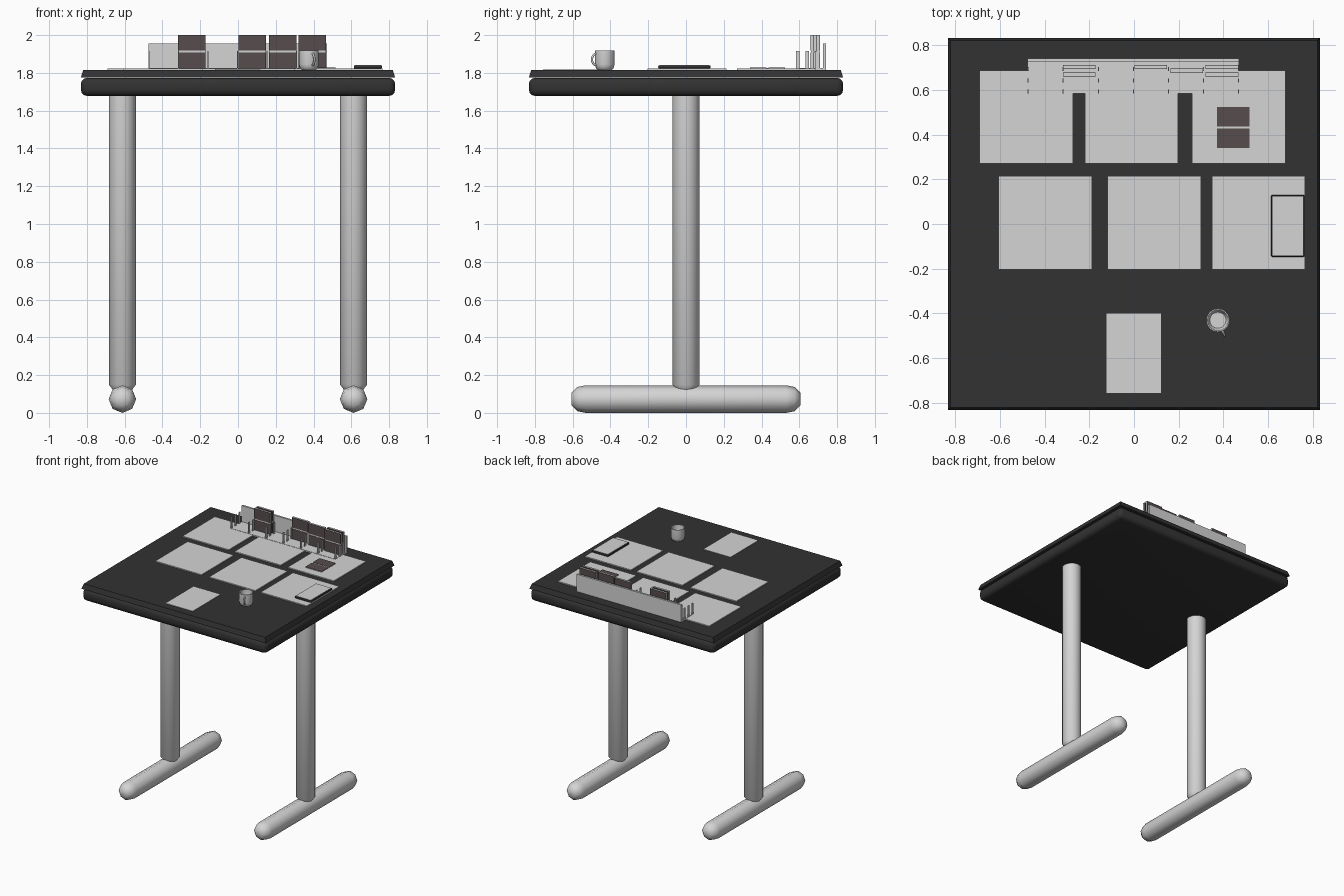
import bpy, bmesh, math
from mathutils import Matrix, Vector

old = bpy.data.objects.get("Cube")
if old:
    bpy.data.objects.remove(old, do_unlink=True)


def material(name, colour):
    m = bpy.data.materials.new(name)
    m.use_nodes = True
    rgba = (*colour, 1)
    m.diffuse_color = rgba
    m.node_tree.nodes["Principled BSDF"].inputs["Base Color"].default_value = rgba
    return m


GREY = material("light grey", (0.66, 0.66, 0.66))
BLACK = material("charcoal", (0.032, 0.032, 0.032))
BROWN = material("dark brown", (0.095, 0.075, 0.075))


def finish(name, bm, mat, smooth=None):
    bmesh.ops.recalc_face_normals(bm, faces=bm.faces)
    mesh = bpy.data.meshes.new(name)
    bm.to_mesh(mesh)
    bm.free()
    mesh.materials.append(mat)
    ob = bpy.data.objects.new(name, mesh)
    bpy.context.collection.objects.link(ob)
    if smooth:
        bpy.ops.object.select_all(action='DESELECT')
        ob.select_set(True)
        bpy.context.view_layer.objects.active = ob
        bpy.ops.object.shade_smooth_by_angle(angle=math.radians(smooth))
    return ob


def box(name, x, y, z, mat, bevel=0, segments=3):
    """Box from (low, high) ranges, with optional rounded edges."""
    lo, hi = Vector((x[0], y[0], z[0])), Vector((x[1], y[1], z[1]))
    bm = bmesh.new()
    bmesh.ops.create_cube(bm, size=1, matrix=Matrix.Translation((lo + hi) / 2)
                          @ Matrix.Diagonal((*(hi - lo), 1)))
    if bevel:
        bmesh.ops.bevel(bm, geom=bm.edges[:], offset=bevel, segments=segments,
                        profile=0.5, affect='EDGES')
    return finish(name, bm, mat, 35 if bevel else None)


def lathe(name, profile, sides, mat, matrix, smooth=40):
    """Solid of revolution from (radius, height) pairs, capped at both ends."""
    bm = bmesh.new()
    rings = []
    for r, h in profile:
        rings.append([bm.verts.new((r * math.cos(i * math.tau / sides),
                                    r * math.sin(i * math.tau / sides), h))
                      for i in range(sides)])
    for a, b in zip(rings, rings[1:]):
        for i in range(sides):
            j = (i + 1) % sides
            bm.faces.new((a[i], a[j], b[j], b[i]))
    bm.faces.new(rings[0])
    bm.faces.new(rings[-1])
    bm.transform(matrix)
    return finish(name, bm, mat, smooth)


# Legs and long rounded feet
for side, sx in (("left", 1), ("right", -1)):
    lathe(side + "_leg", [(0.045, 0.115), (0.072, 0.15), (0.072, 1.69)], 16, GREY,
          Matrix.Translation((sx * 0.612, 0, 0)))
    half = [(0.073, 0.53), (0.064, 0.575), (0.035, 0.605)]
    foot = [(r, -h) for r, h in reversed(half)] + half
    lathe(side + "_foot", foot, 8, GREY, Matrix.Translation((sx * 0.612, 0, 0.073))
          @ Matrix.Rotation(math.pi / 2, 4, 'X'), 50)

# Cushioned under-slab and flared top board
E = 0.832
box("table_under_slab", (-E, E), (-E, E), (1.678, 1.774), BLACK, 0.034)
TOP = 1.815
board = box("table_top_board", (-E, E), (-E, E), (1.775, TOP), BLACK)
for v in board.data.vertices:
    if v.co.z > 1.8:
        v.co.x *= 0.985
        v.co.y *= 0.985

# Two rows of square mats and a sheet of paper
MAT_TOP = TOP + 0.008
for row, y, starts in (("back", 0.27, (-0.69, -0.22, 0.26)),
                       ("middle", -0.203, (-0.605, -0.118, 0.348))):
    for i, x in enumerate(starts):
        box(f"{row}_mat_{i + 1}", (x, x + 0.417), (y, y + 0.417), (TOP, MAT_TOP), GREY)
box("paper_sheet", (-0.122, 0.12), (-0.756, -0.4), (TOP, TOP + 0.003), GREY)

# Card rack: base, back plate and rows of thin divider posts
box("rack_base", (-0.475, 0.47), (0.583, 0.74), (TOP, TOP + 0.01), GREY)
box("rack_back", (-0.475, 0.47), (0.724, 0.74), (TOP, 1.956), GREY)
for i in range(7):
    x = -0.472 + i * 0.1565
    for j, y in enumerate((0.583, 0.633, 0.684)):
        box(f"rack_post_{i + 1}_{j + 1}", (x - 0.003, x + 0.003), (y, y + 0.018),
            (TOP, 1.915), GREY)


def card(name, x, y, z, flat=False):
    """Pale card with two brown panels on each side, standing or lying."""
    if flat:
        box(name, x, y, z, GREY)
    else:
        box(name, x, y, z, GREY)
    span = y if flat else z
    mid = sum(span) / 2
    for half, rng in (("lower", (span[0], mid - 0.005)), ("upper", (mid + 0.005, span[1]))):
        if flat:
            box(f"{name}_{half}_panel", x, rng, (z[1], z[1] + 0.002), BROWN)
        else:
            box(f"{name}_{half}_front_panel", x, (y[0] - 0.002, y[0]), rng, BROWN)
            box(f"{name}_{half}_back_panel", x, (y[1], y[1] + 0.002), rng, BROWN)


# Standing cards in the rack and one lying on a mat
for i, (x, y) in enumerate(((-0.317, 0.662), (-0.317, 0.694), (0.002, 0.694),
                            (0.163, 0.678), (0.32, 0.662), (0.32, 0.694))):
    card(f"standing_card_{i + 1}", (x, x + 0.146), (y, y + 0.014), (1.825, 2.0))
card("lying_card", (0.37, 0.517), (0.34, 0.523), (MAT_TOP, MAT_TOP + 0.004), flat=True)

# Tablet with dark rim and pale face
box("tablet_body", (0.613, 0.763), (-0.147, 0.13), (MAT_TOP, 1.84), BLACK, 0.006, 2)
box("tablet_face", (0.62, 0.756), (-0.14, 0.123), (1.838, 1.842), GREY)

# Hollow mug
CUP = Vector((0.375, -0.43, TOP))
lathe("mug_body", [(0.035, 0), (0.046, 0.008), (0.052, 0.03), (0.052, 0.103),
                   (0.046, 0.103), (0.046, 0.03), (0.036, 0.012)],
      24, GREY, Matrix.Translation(CUP))

# Mug handle: swept tube facing the front
curve = bpy.data.curves.new("mug_handle_path", 'CURVE')
curve.dimensions = '3D'
curve.bevel_depth = 0.006
curve.bevel_resolution = 2
spline = curve.splines.new('POLY')
steps = 9
spline.points.add(steps - 1)
out = Vector((0.4, -0.92, 0)).normalized()
for i, p in enumerate(spline.points):
    a = math.pi * i / (steps - 1)
    pos = CUP + out * (0.048 + 0.026 * math.sin(a)) + Vector((0, 0, 0.056 + 0.03 * math.cos(a)))
    p.co = (*pos, 1)
spline.use_smooth = True
curve.materials.append(GREY)
handle = bpy.data.objects.new("mug_handle", curve)
bpy.context.collection.objects.link(handle)
